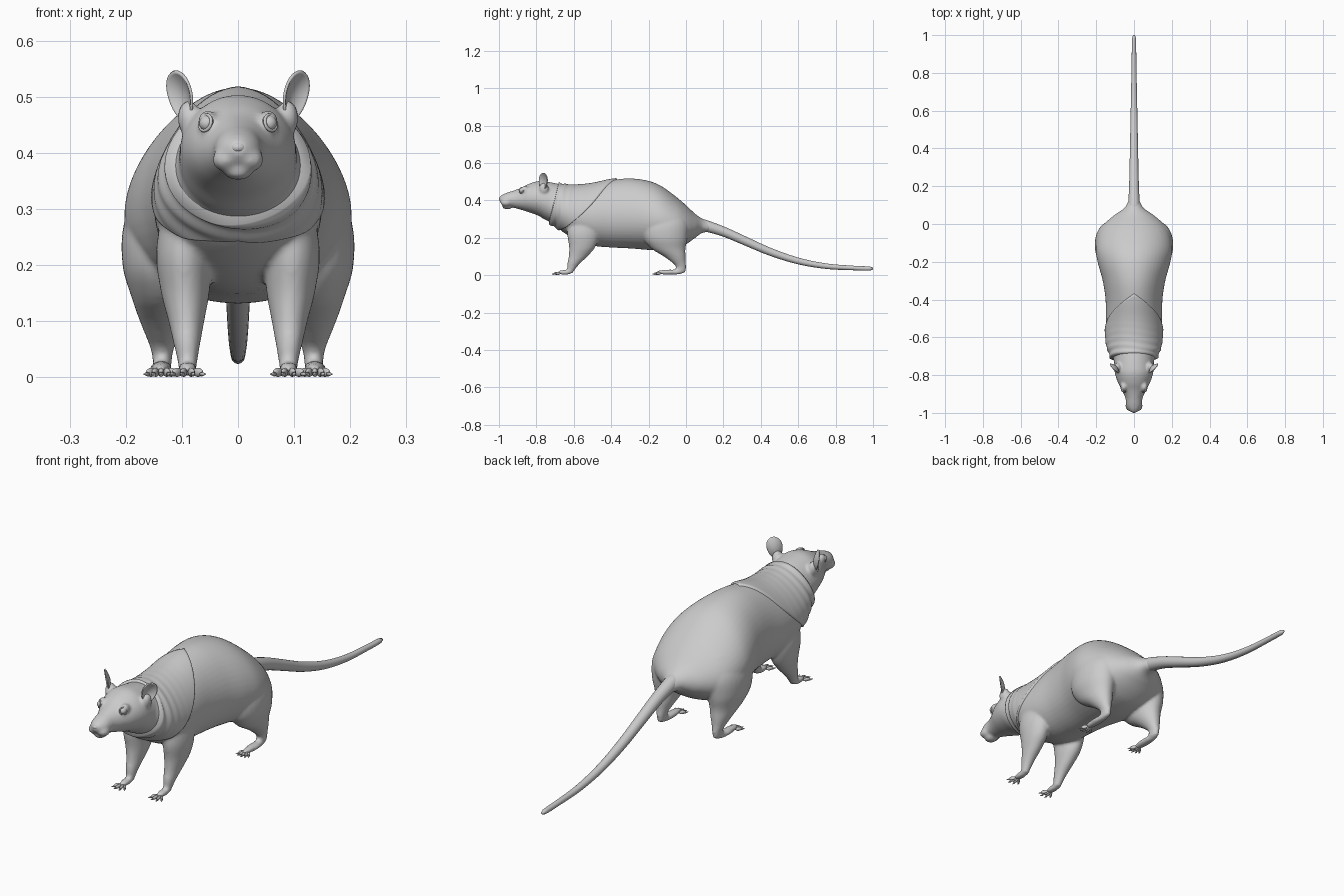
import bpy, bmesh, math
from mathutils import Matrix, Vector

if "Cube" in bpy.data.objects:
    bpy.data.objects.remove(bpy.data.objects["Cube"])

fur = bpy.data.materials.new("plain grey")
fur.diffuse_color = (0.6, 0.6, 0.6, 1)
fur.use_nodes = True
fur.node_tree.nodes["Principled BSDF"].inputs["Base Color"].default_value = fur.diffuse_color


def sample(table, t):
    """Smoothly interpolate rows of (key, values...) at key t."""
    n = len(table)
    t = min(max(t, table[0][0]), table[-1][0])
    i = max(k for k in range(n - 1) if table[k][0] <= t)
    h = table[i + 1][0] - table[i][0]
    u = (t - table[i][0]) / h

    def slope(k, c):
        a, b = table[max(k - 1, 0)], table[min(k + 1, n - 1)]
        return (b[c] - a[c]) / (b[0] - a[0])
    out = []
    for c in range(1, len(table[0])):
        out.append((2*u**3 - 3*u*u + 1) * table[i][c] + (u**3 - 2*u*u + u) * h * slope(i, c)
                   + (3*u*u - 2*u**3) * table[i + 1][c] + (u**3 - u*u) * h * slope(i + 1, c))
    return out


def loft(bm, rings, caps=True):
    rows = [[bm.verts.new(p) for p in r] for r in rings]
    n = len(rows[0])
    for a, b in zip(rows, rows[1:]):
        for i in range(n):
            bm.faces.new((a[i], a[(i + 1) % n], b[(i + 1) % n], b[i]))
    if caps:
        bm.faces.new(rows[0])
        bm.faces.new(rows[-1][::-1])


def ball(bm, loc, rad, turn=0, seg=20):
    m = Matrix.Translation(loc) @ Matrix.Rotation(turn, 4, 'Z') @ Matrix.Diagonal((*rad, 1))
    bmesh.ops.create_uvsphere(bm, u_segments=seg, v_segments=seg // 2 + 2, radius=1, matrix=m)


def finish(bm, name):
    bmesh.ops.recalc_face_normals(bm, faces=bm.faces[:])
    me = bpy.data.meshes.new(name)
    bm.to_mesh(me)
    bm.free()
    me.materials.append(fur)
    for p in me.polygons:
        p.use_smooth = True
    ob = bpy.data.objects.new(name, me)
    bpy.context.scene.collection.objects.link(ob)
    return ob


# Cross-section tables: y, top z, bottom z, half width
TRUNK = [(-.78, .492, .32, .085), (-.70, .485, .265, .115), (-.65, .478, .225, .136),
         (-.58, .478, .185, .146), (-.5, .487, .158, .149), (-.4, .508, .148, .15),
         (-.3, .517, .143, .165), (-.2, .504, .135, .192), (-.13, .475, .132, .202),
         (-.05, .417, .142, .188), (0, .374, .165, .157), (.05, .327, .2, .1),
         (.085, .303, .225, .05), (.13, .283, .232, .027)]
HEAD = [(-.997, .420, .396, .014), (-.985, .429, .381, .028), (-.96, .440, .371, .04),
        (-.92, .453, .360, .046), (-.88, .468, .349, .064), (-.84, .488, .336, .085),
        (-.79, .503, .318, .101), (-.74, .499, .29, .105), (-.68, .488, .28, .105)]
# Leg sections: z, x, y, half width, half depth
FRONT_LEG = [(.012, .09, -.625, .017, .02), (.03, .09, -.615, .018, .022),
             (.06, .091, -.602, .024, .033), (.10, .092, -.577, .032, .05),
             (.15, .094, -.555, .043, .07), (.22, .096, -.55, .05, .085),
             (.30, .09, -.55, .045, .08)]
HIND_LEG = [(.015, .135, -.035, .016, .033), (.045, .135, -.026, .019, .027),
            (.07, .135, -.04, .028, .038), (.10, .134, -.06, .041, .058),
            (.14, .133, -.093, .056, .09), (.20, .133, -.11, .073, .118),
            (.28, .122, -.11, .08, .12), (.36, .09, -.10, .07, .08)]


def body_point(table, y, t, pear, grow=0.0):
    top, bot, w = sample(table, y)
    x = (w + grow) * math.cos(t) * (1 - pear * math.sin(t))
    return (x, y, (top + bot) / 2 + ((top - bot) / 2 + grow) * math.sin(t))


def body_rings(table, pear, steps, n=48):
    a, b = table[0][0], table[-1][0]
    return [[body_point(table, a + (b - a) * k / steps, math.tau * i / n, pear)
             for i in range(n)] for k in range(steps + 1)]


# Body: trunk, head, legs and feet fused into one skin
bm = bmesh.new()
loft(bm, body_rings(TRUNK, .1, 60))
loft(bm, body_rings(HEAD, .04, 36))
ball(bm, (0, -.955, .366), (.026, .028, .014))                    # chin
for s in (-1, 1):
    ball(bm, (s * .021, -.962, .388), (.025, .03, .021))          # muzzle pad
    ball(bm, (s * .088, -.76, .462), (.02, .026, .032))           # ear root
    ball(bm, (s * .054, -.862, .455), (.018, .026, .021))         # brow
    ball(bm, (s * .09, -.648, .015), (.018, .038, .013))          # front paw
    ball(bm, (s * .137, -.085, .016), (.02, .078, .014))          # hind paw
    for table in (FRONT_LEG, HIND_LEG):
        rings = []
        for k in range(25):
            z = table[0][0] + (table[-1][0] - table[0][0]) * k / 24
            x, y, rx, ry = sample(table, z)
            rings.append([(s * (x + rx * math.cos(math.tau * i / 28)),
                           y + ry * math.sin(math.tau * i / 28), z) for i in range(28)])
        loft(bm, rings)
body = finish(bm, "body")
mod = body.modifiers.new("fuse", 'REMESH')
mod.mode = 'VOXEL'
mod.voxel_size = .006
mod.use_smooth_shade = True
mod = body.modifiers.new("soften", 'SMOOTH')
mod.factor = .5
mod.iterations = 8

# Tail
TAIL = [(.06, .272, .034), (.1, .265, .031), (.2, .233, .026), (.3, .19, .0235),
        (.45, .125, .0205), (.6, .076, .0175), (.75, .048, .0145), (.9, .038, .012),
        (.985, .035, .0105), (1, .035, .005)]
bm = bmesh.new()
rings = []
for k in range(61):
    y = .06 + .94 * k / 60
    z, r = sample(TAIL, y)
    d = (sample(TAIL, y + .01)[0] - sample(TAIL, y - .01)[0]) / .02
    lean = math.atan(d) if .08 < y < .97 else 0
    rings.append([(r * math.cos(math.tau * i / 20),
                   y - r * math.sin(math.tau * i / 20) * math.sin(lean),
                   z + r * math.sin(math.tau * i / 20) * math.cos(lean)) for i in range(20)])
loft(bm, rings)
finish(bm, "tail")

# Neck scarf: rolled folds at the neck, pointed on the back
REAR = [(0, -.362), (.17, -.415), (.333, -.475), (.6, -.595), (.8, -.655), (1, -.685)]
bm = bmesh.new()
rings, N, M = [], 72, 30
for k in range(M + 1):
    s = k / M
    ring = []
    for i in range(N):
        t = math.tau * i / N
        a = abs((t - math.pi / 2 + math.pi) % math.tau - math.pi) / math.pi
        y0 = -.712 + .022 * math.sin(t)
        y = y0 + (sample(REAR, a)[0] - y0) * s
        fold = math.exp(-(y - y0) / .05)
        grow = .007 + fold * (.007 + .005 * math.sin((y - y0) * 170 + 1.5 * math.sin(2 * t)))
        if k == 0:
            grow = -.018
        elif k == M:
            grow = -.008
            y -= .002
        ring.append(body_point(TRUNK, y, t, .1, grow))
    rings.append(ring)
loft(bm, rings, caps=False)
finish(bm, "neck_scarf")

# Nose
bm = bmesh.new()
ball(bm, (0, -.985, .410), (.016, .015, .011))
finish(bm, "nose")

for s, side in ((-1, "right"), (1, "left")):
    # Ear: cupped rounded dish facing forward and outward
    bm = bmesh.new()
    u, n = Vector((s * .68, .73, 0)), Vector((s * .73, -.68, 0))
    rings = []
    for k in range(1, 11):
        r = k / 10
        ring = []
        for i in range(32):
            t = math.tau * i / 32
            v = math.sin(t) * r
            p = Vector((s * (.104 + .008 * v), -.764, .502 + .044 * v))
            p += u * .031 * math.cos(t) * r * (1 + .12 * v) - n * .013 * (1 - r * r)
            ring.append(p)
        rings.append(ring)
    loft(bm, rings, caps=False)
    bm.verts.ensure_lookup_table()
    bm.faces.new(bm.verts[:32])
    ear = finish(bm, side + "_ear")
    mod = ear.modifiers.new("thickness", 'SOLIDIFY')
    mod.thickness = .005
    mod.offset = 0

    # Eye with a rim of eyelid
    bm = bmesh.new()
    eye, out = Vector((s * .055, -.877, .453)), Vector((s * .72, -.65, .22)).normalized()
    ball(bm, eye, (.014, .014, .014))
    e1 = out.cross(Vector((0, 0, 1))).normalized()
    e2 = e1.cross(out)
    rings = []
    for k in range(25):
        a = math.tau * k / 24
        d = e1 * math.cos(a) + e2 * math.sin(a)
        rings.append([eye + out * (.004 + .003 * math.sin(math.tau * i / 8))
                      + d * (.0145 + .003 * math.cos(math.tau * i / 8)) for i in range(8)])
    loft(bm, rings, caps=False)
    bmesh.ops.remove_doubles(bm, verts=bm.verts[:], dist=1e-5)
    finish(bm, side + "_eye")

    # Toes with small claws, fanned out from each paw
    for part, x, y, count, reach in (("front", .09, -.672, 4, .03), ("hind", .137, -.135, 5, .028)):
        bm = bmesh.new()
        for j in range(count):
            f = j / (count - 1) * 2 - 1
            a = f * .55
            length = reach * (1 - .2 * f * f)
            d = Vector((s * math.sin(a), -math.cos(a), 0))
            base = Vector((s * (x + f * .011), y, .009))
            ball(bm, base + d * length * .6, (.0055, length * .65, .008), s * a, 12)
            m = (Matrix.Translation(base + d * (length * 1.25 + .004) - Vector((0, 0, .003)))
                 @ d.to_track_quat('Z', 'Y').to_matrix().to_4x4())
            bmesh.ops.create_cone(bm, cap_ends=True, segments=8, radius1=.0045,
                                  radius2=.0008, depth=.014, matrix=m)
        finish(bm, side + "_" + part + "_toes")
